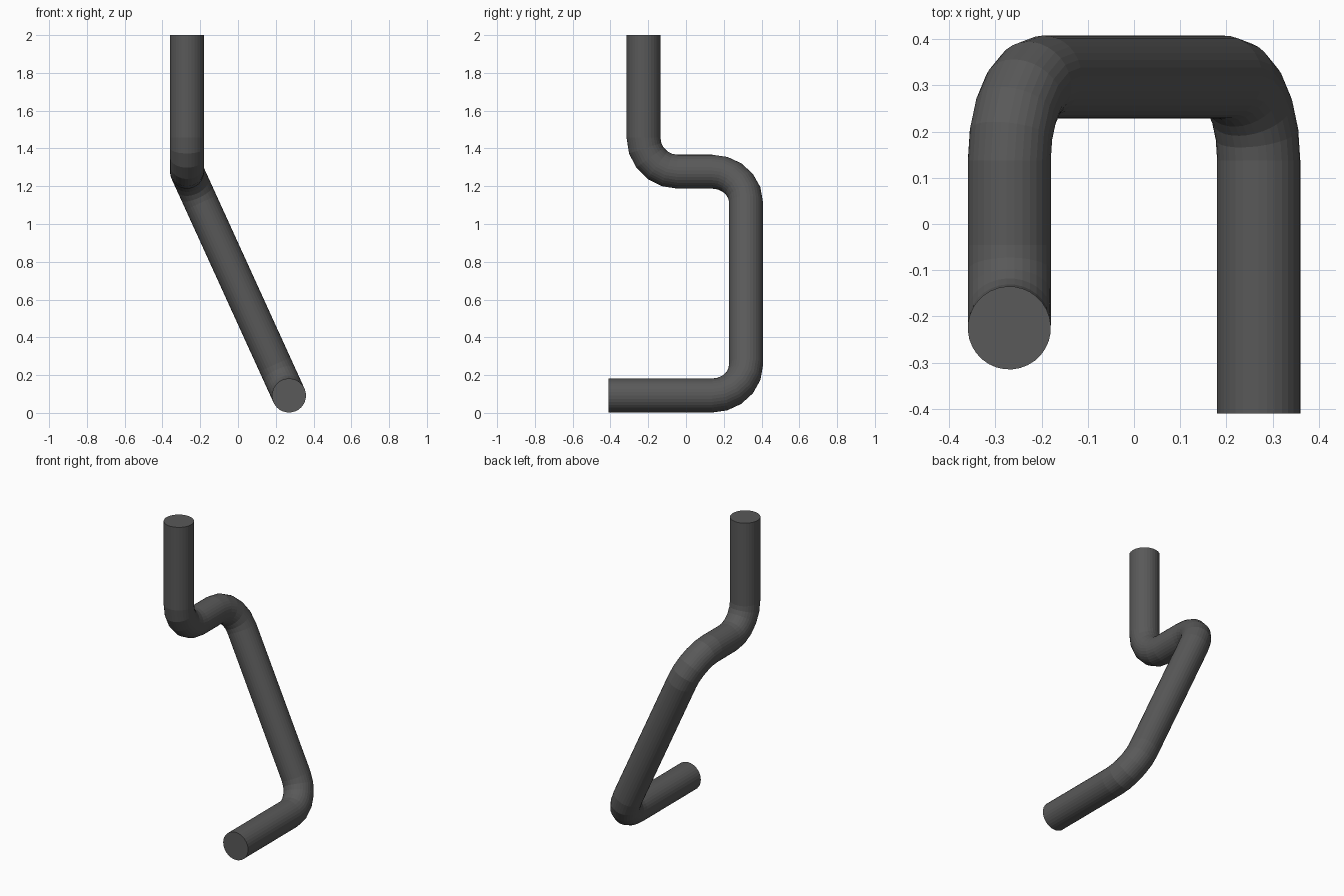
import bpy, bmesh
from math import sin, cos, pi
from mathutils import Vector

if "Cube" in bpy.data.objects:
    bpy.data.objects.remove(bpy.data.objects["Cube"])

RADIUS, SIDES, BEND, STEPS = 0.09, 32, 0.18, 5

# Centre line corners, from the low open end to the top open end
corners = [Vector(p) for p in (
    (0.27, -0.41, 0.092), (0.27, 0.318, 0.092), (-0.27, 0.318, 1.277),
    (-0.27, -0.225, 1.277), (-0.27, -0.225, 2.0))]


def stations(pts):
    """Points and directions along the path, with a round bend at each corner."""
    out = [(pts[0], (pts[1] - pts[0]).normalized())]
    for a, b, c in zip(pts, pts[1:], pts[2:]):
        d1, d2 = (b - a).normalized(), (c - b).normalized()
        centre = b + BEND * (d2 - d1)  # every bend is a right angle
        for i in range(STEPS + 1):
            t = pi / 2 * i / STEPS
            out.append((centre + BEND * (d1 * sin(t) - d2 * cos(t)),
                        d1 * cos(t) + d2 * sin(t)))
    out.append((pts[-1], (pts[-1] - pts[-2]).normalized()))
    return out


# Sweep a circle along the path without twisting
bm = bmesh.new()
rings = []
path = stations(corners)
side, last = Vector((0, 0, 1)), path[0][1]
for point, direction in path:
    side = last.rotation_difference(direction) @ side
    up = direction.cross(side)
    rings.append([bm.verts.new(point + RADIUS * (side * cos(2 * pi * k / SIDES)
                                                 + up * sin(2 * pi * k / SIDES)))
                  for k in range(SIDES)])
    last = direction
for r, s in zip(rings, rings[1:]):
    for k in range(SIDES):
        n = (k + 1) % SIDES
        bm.faces.new((r[k], r[n], s[n], s[k]))

# Flat end caps
bm.faces.new(rings[0][::-1])
bm.faces.new(rings[-1])
bmesh.ops.recalc_face_normals(bm, faces=bm.faces)

mesh = bpy.data.meshes.new("bent_pipe")
bm.to_mesh(mesh)
bm.free()
pipe = bpy.data.objects.new("bent_pipe", mesh)
bpy.context.collection.objects.link(pipe)

# Dark grey finish
mat = bpy.data.materials.new("dark_grey")
mat.diffuse_color = (0.1, 0.1, 0.1, 1)
mat.use_nodes = True
mat.node_tree.nodes["Principled BSDF"].inputs["Base Color"].default_value = mat.diffuse_color
mesh.materials.append(mat)
